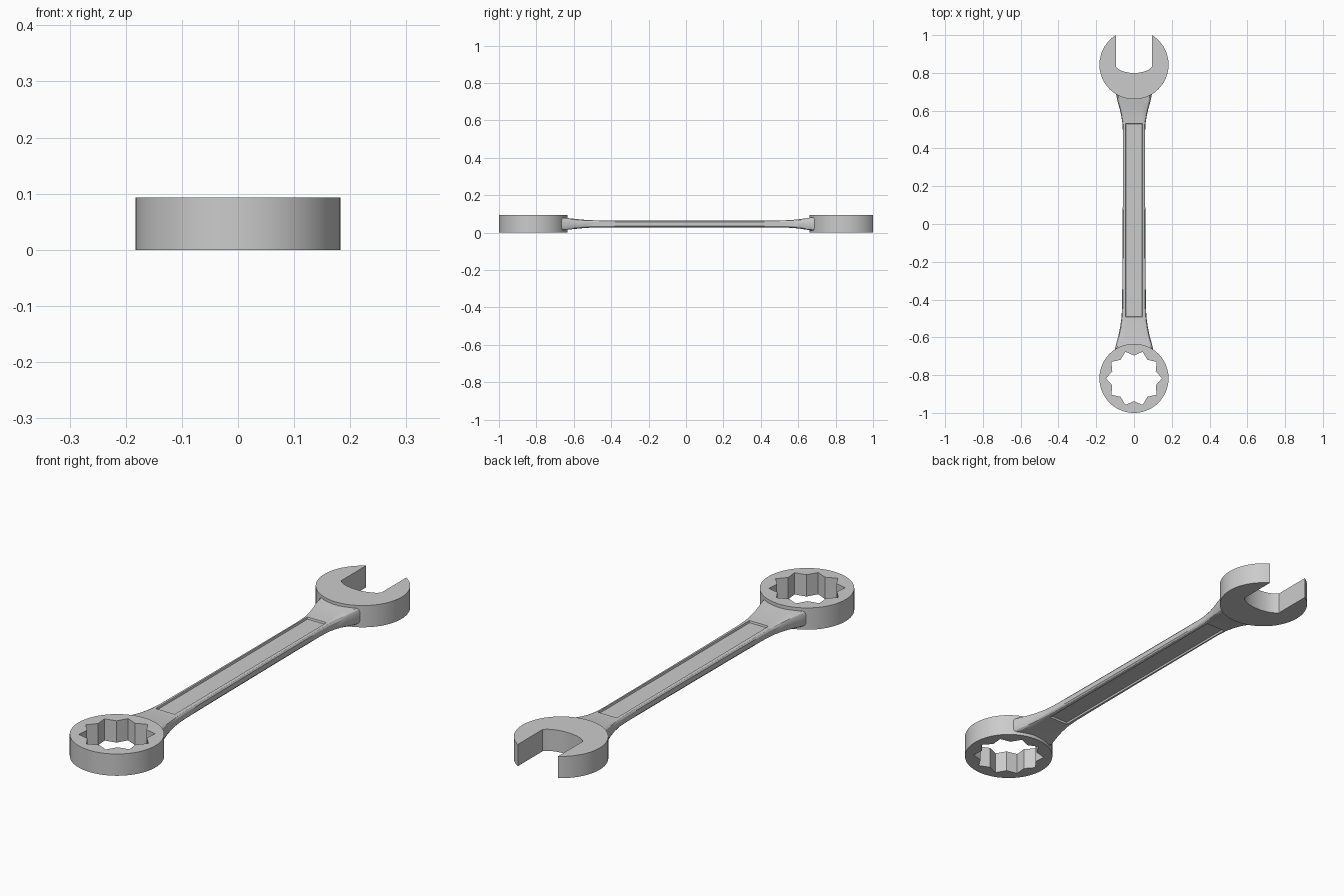
import bpy, bmesh
from math import sin, cos, pi, sqrt, asin

if "Cube" in bpy.data.objects:
    bpy.data.objects.remove(bpy.data.objects["Cube"])

R = 0.183           # head radius
MID = 0.0465        # half the head thickness
RING_Y, JAW_Y = -0.817, 0.8436


def smooth(obj):
    bpy.ops.object.select_all(action='DESELECT')
    bpy.context.view_layer.objects.active = obj
    obj.select_set(True)
    bpy.ops.object.shade_smooth_by_angle(angle=0.5)


def plate(name, outlines, cy):
    """Flat head: filled 2D outlines (inner ones become holes), extruded."""
    cu = bpy.data.curves.new(name, 'CURVE')
    cu.dimensions = '2D'
    cu.fill_mode = 'BOTH'
    cu.extrude = MID
    for pts in outlines:
        sp = cu.splines.new('POLY')
        sp.points.add(len(pts) - 1)
        for p, (x, y) in zip(sp.points, pts):
            p.co = (x, y, 0, 1)
        sp.use_cyclic_u = True
    obj = bpy.data.objects.new(name, cu)
    obj.location = (0, cy, MID)
    bpy.context.collection.objects.link(obj)
    bpy.ops.object.select_all(action='DESELECT')
    bpy.context.view_layer.objects.active = obj
    obj.select_set(True)
    bpy.ops.object.convert(target='MESH')
    obj = bpy.context.view_layer.objects.active
    bm = bmesh.new()
    bm.from_mesh(obj.data)
    bmesh.ops.remove_doubles(bm, verts=bm.verts, dist=1e-5)
    bmesh.ops.recalc_face_normals(bm, faces=bm.faces)
    bm.to_mesh(obj.data)
    bm.free()
    smooth(obj)


# ring head with a ten-pointed socket
circle = [(R * cos(2 * pi * i / 96), R * sin(2 * pi * i / 96)) for i in range(96)]
star = []
for i in range(20):
    r = 0.148 if i % 2 == 0 else 0.121
    star.append((r * cos(pi * i / 10), r * sin(pi * i / 10)))
plate("ring_head", [circle, star], RING_Y)

# open jaw: round head with a slot whose floor is a shallow arc
S = 0.095
a0 = pi / 2 + asin(S / R)
a1 = 2 * pi + pi / 2 - asin(S / R)
jaw = [(R * cos(a0 + (a1 - a0) * i / 80), R * sin(a0 + (a1 - a0) * i / 80)) for i in range(81)]
half = [(S, -0.012), (0.083, -0.023), (0.065, -0.033), (0.045, -0.039), (0.022, -0.043)]
jaw += half + [(0, -0.044)] + [(-x, y) for x, y in reversed(half)]
plate("open_jaw", [jaw], JAW_Y)


# handle: lofted stations (y, half width, half thickness, recess depth)
def section(w, h, d):
    top = [(w, h * 0.55), (w - 0.004, h * 0.85), (w - 0.011, h), (0.045, h), (0.043, h - d)]
    upper = top + [(-x, z) for x, z in reversed(top)]
    return upper + [(-x, -z) for x, z in upper]


D = 0.008
stations = [
    (None, 0.106, 0.034, 0), (-0.625, 0.092, 0.030, 0), (-0.59, 0.082, 0.0265, 0),
    (-0.55, 0.074, 0.0225, 0), (-0.51, 0.068, 0.020, 0), (-0.492, 0.066, 0.0195, 0),
    (-0.49, 0.066, 0.0195, D), (-0.44, 0.063, 0.019, D), (-0.2, 0.061, 0.019, D),
    (0.2, 0.059, 0.019, D), (0.48, 0.0585, 0.019, D), (0.53, 0.061, 0.0195, D),
    (0.532, 0.061, 0.0195, 0), (0.57, 0.067, 0.0215, 0), (0.61, 0.076, 0.0255, 0),
    (0.645, 0.086, 0.031, 0), (None, 0.098, 0.036, 0)]
bm = bmesh.new()
rows = []
for k, (y, w, h, d) in enumerate(stations):
    row = []
    for x, z in section(w, h, d):
        yy = y
        if y is None:   # ends curve to sit inside the head walls
            bend = sqrt(0.172 ** 2 - x * x)
            yy = RING_Y + bend if k == 0 else JAW_Y - bend
        row.append(bm.verts.new((x, yy, MID + z)))
    rows.append(row)
n = len(rows[0])
for a, b in zip(rows, rows[1:]):
    for i in range(n):
        j = (i + 1) % n
        bm.faces.new((a[i], a[j], b[j], b[i]))
# end caps as strips between upper and lower halves
for row in (rows[0], rows[-1]):
    for i in range(n // 2 - 1):
        bm.faces.new((row[i], row[i + 1], row[n - 2 - i], row[n - 1 - i]))
bmesh.ops.recalc_face_normals(bm, faces=bm.faces)
me = bpy.data.meshes.new("handle")
bm.to_mesh(me)
bm.free()
handle = bpy.data.objects.new("handle", me)
bpy.context.collection.objects.link(handle)
smooth(handle)
